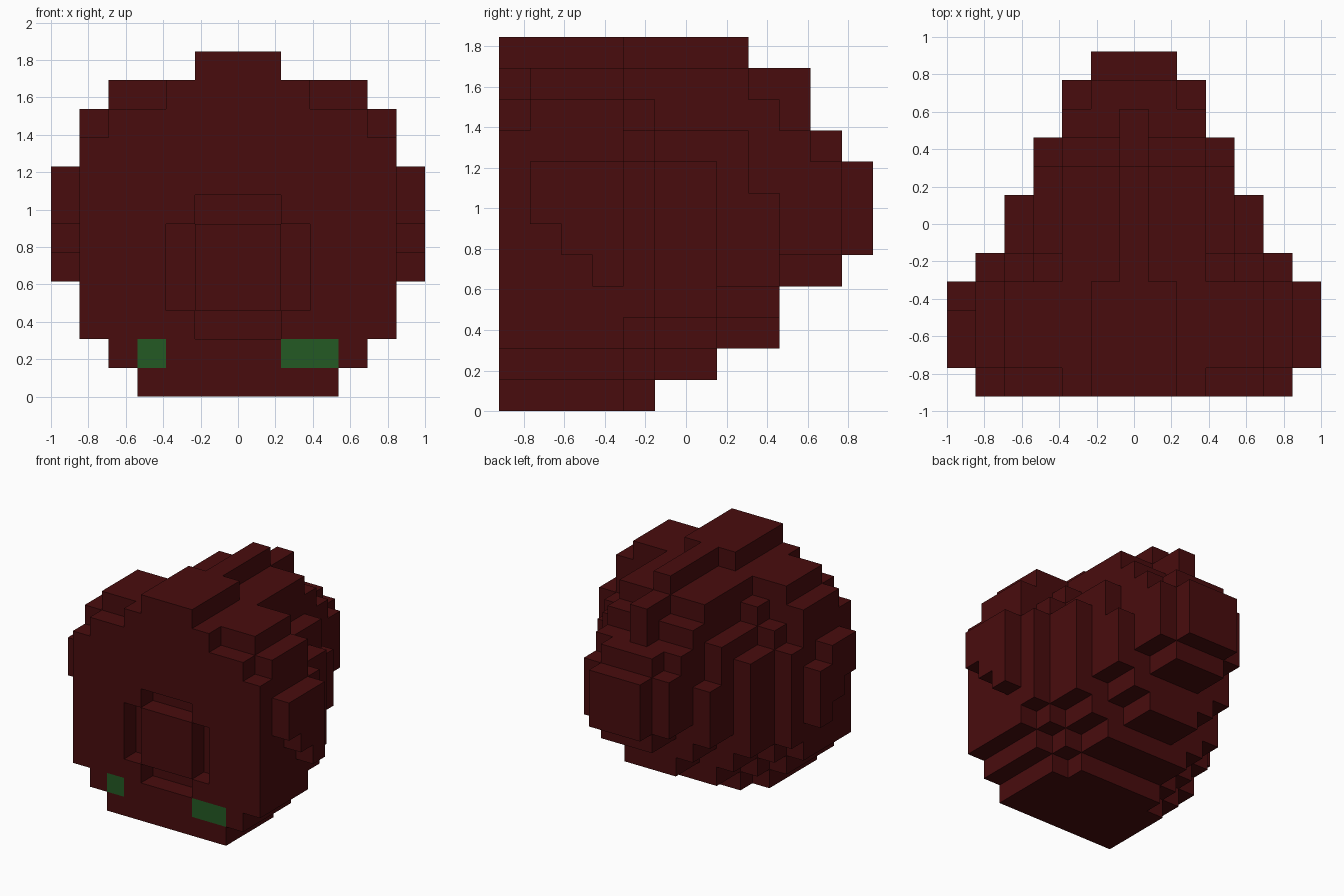
import bpy, bmesh
from mathutils import Vector

cube = bpy.data.objects.get("Cube")
if cube:
    bpy.data.objects.remove(cube, do_unlink=True)

U = 2 / 13            # edge length of one block
DEPTH = 12

# Half width in blocks for each row from front to back, layers from the bottom up
LAYERS = [
    "33332",
    "4444322",
    "555543311",
    "555554422",
    "55565443311",
    "556654433221",
    "566654433221",
    "566654432221",
    "55554333221",
    "4555322220",
    "2444222200",
    "11110000",
]


def make_material(name, color):
    mat = bpy.data.materials.new(name)
    mat.use_nodes = True
    mat.diffuse_color = color
    mat.node_tree.nodes["Principled BSDF"].inputs["Base Color"].default_value = color
    return mat


# Fill the mirrored block volume
blocks = set()
for z, rows in enumerate(LAYERS):
    for y, half in enumerate(rows):
        for x in range(-int(half), int(half) + 1):
            blocks.add((x, y, z))

# Missing block on one side
blocks.discard((-6, 3, 7))

# Carve the groove around the square front panel
for k in (-1, 0, 1):
    for groove in ((k, 0, 2), (k, 0, 6), (-2, 0, 4 + k), (2, 0, 4 + k)):
        blocks.discard(groove)

# Green patches on the lower front
patches = {(-3, 0, 1), (2, 0, 1), (3, 0, 1)}

# Skin the volume with a quad wherever a block meets empty space
bm = bmesh.new()
corners = {}


def corner(p):
    key = tuple(round(c * 2) for c in p)
    if key not in corners:
        corners[key] = bm.verts.new((p.x * U, (p.y + 0.5 - DEPTH / 2) * U, (p.z + 0.5) * U))
    return corners[key]


for block in sorted(blocks):
    center = Vector(block)
    for axis in range(3):
        for sign in (-1, 1):
            n = Vector((0, 0, 0))
            n[axis] = sign
            if tuple(int(c) for c in center + n) in blocks:
                continue
            a = Vector((0, 0, 0))
            a[(axis + 1) % 3] = 1
            b = n.cross(a)
            quad = [center + (n + s * a + t * b) / 2
                    for s, t in ((-1, -1), (1, -1), (1, 1), (-1, 1))]
            face = bm.faces.new([corner(p) for p in quad])
            face.material_index = int(block in patches and n.y < 0)

mesh = bpy.data.meshes.new("block_shell")
bm.to_mesh(mesh)
bm.free()
mesh.materials.append(make_material("dark_red", (0.066, 0.0037, 0.0042, 1)))
mesh.materials.append(make_material("leaf_green", (0.017, 0.102, 0.017, 1)))
shell = bpy.data.objects.new("block_shell", mesh)
bpy.context.collection.objects.link(shell)
